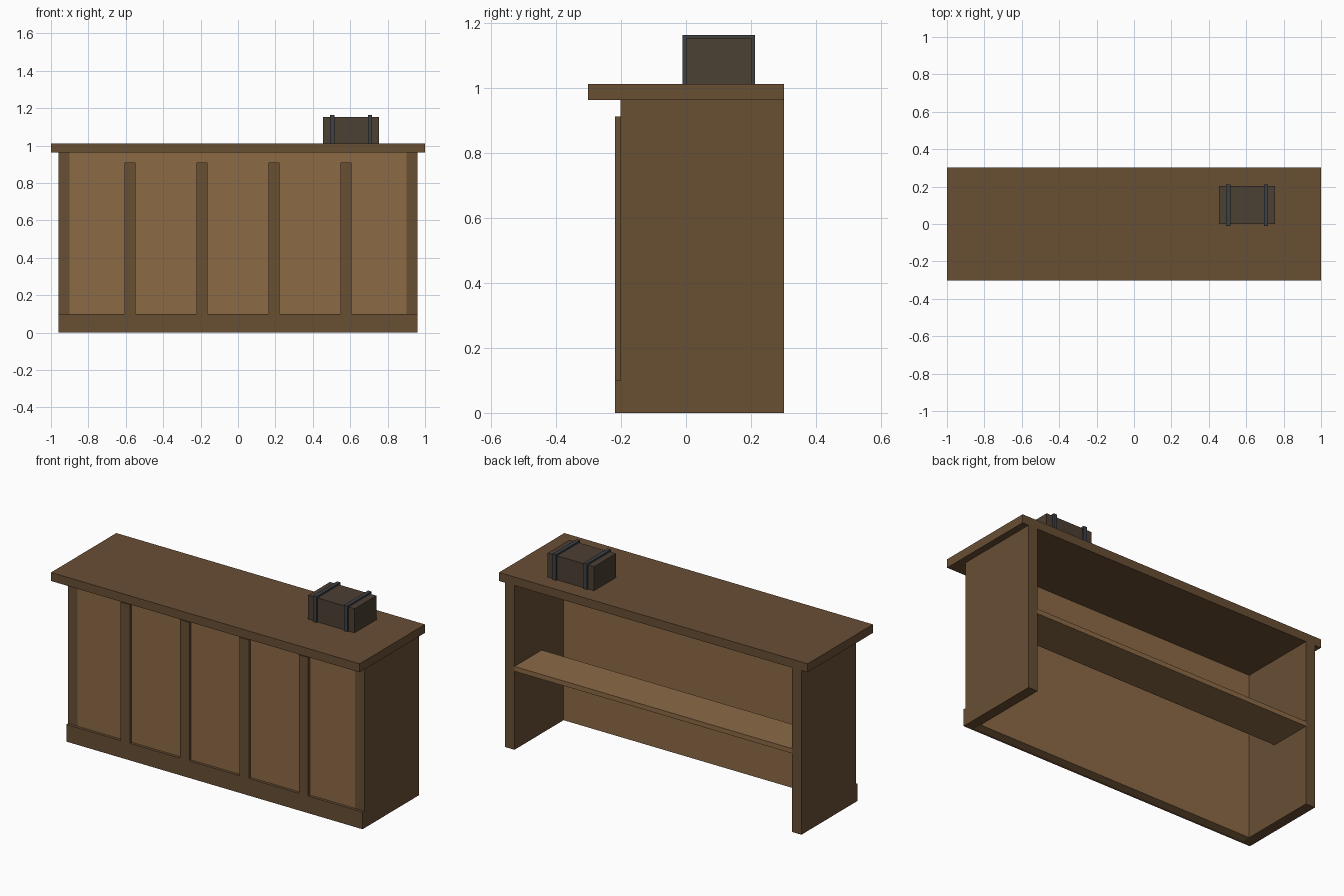
import bpy

if "Cube" in bpy.data.objects:
    bpy.data.objects.remove(bpy.data.objects["Cube"])


def material(name, rgb):
    m = bpy.data.materials.new(name)
    m.diffuse_color = (*rgb, 1)
    m.use_nodes = True
    m.node_tree.nodes["Principled BSDF"].inputs["Base Color"].default_value = m.diffuse_color
    return m


dark_wood = material("dark_wood", (0.14, 0.077, 0.034))
light_wood = material("light_wood", (0.26, 0.144, 0.06))
box_wood = material("box_wood", (0.071, 0.05, 0.034))
iron = material("iron", (0.047, 0.051, 0.058))


def block(name, x, y, z, mat):
    """Box spanning the given (min, max) ranges."""
    spans = (x, y, z)
    bpy.ops.mesh.primitive_cube_add(size=1, location=[(a + b) / 2 for a, b in spans])
    ob = bpy.context.object
    ob.name = name
    ob.scale = [b - a for a, b in spans]
    bpy.ops.object.transform_apply(location=False, rotation=False, scale=True)
    ob.data.materials.append(mat)
    return ob


# Counter carcass, open at the back
block("counter_top", (-1, 1), (-0.302, 0.302), (0.962, 1.012), dark_wood)
for side, x in (("left", (-0.96, -0.90)), ("right", (0.90, 0.96))):
    block(side + "_side", x, (-0.202, 0.302), (0, 0.962), dark_wood)
block("front_panel", (-0.90, 0.90), (-0.202, -0.152), (0, 0.962), light_wood)
block("shelf", (-0.90, 0.90), (0.05, 0.302), (0.46, 0.488), light_wood)

# Front trim: skirting and four upright battens
block("skirting", (-0.96, 0.96), (-0.218, -0.202), (0, 0.10), dark_wood)
for i in range(4):
    cx = (i - 1.5) * 0.385
    block("batten", (cx - 0.03, cx + 0.03), (-0.218, -0.202), (0.10, 0.911), dark_wood)

# Strapped box on the counter
block("strongbox", (0.455, 0.755), (0.0, 0.202), (1.012, 1.153), box_wood)
for cx in (0.504, 0.705):
    block("box_strap", (cx - 0.011, cx + 0.011), (-0.01, 0.212), (1.012, 1.163), iron)
